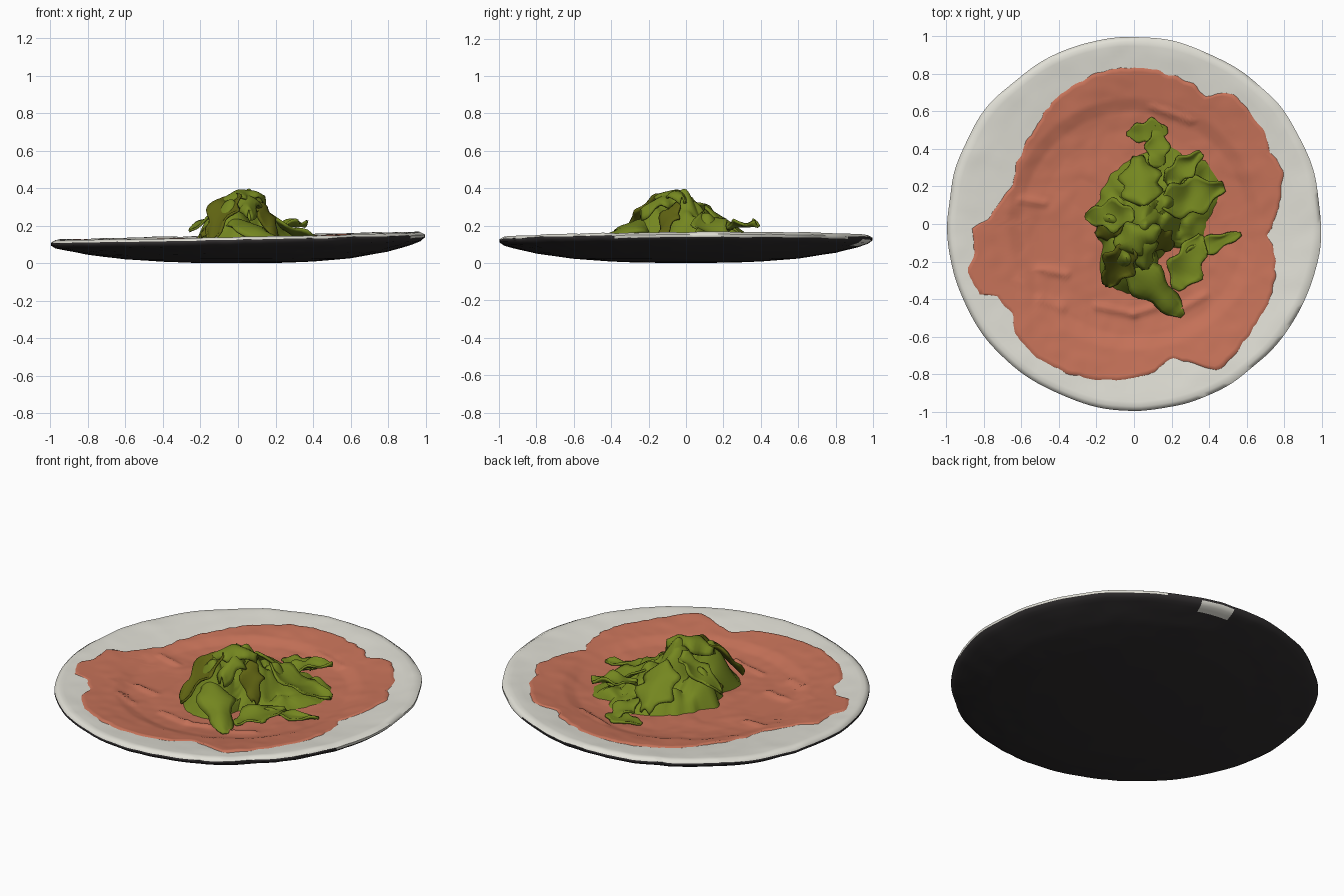
import bpy, bmesh, math, random
from mathutils import Vector, noise

random.seed(4)
if "Cube" in bpy.data.objects:
    bpy.data.objects.remove(bpy.data.objects["Cube"])


def material(name, r, g, b):
    m = bpy.data.materials.new(name)
    m.diffuse_color = (r, g, b, 1)
    m.use_nodes = True
    bsdf = m.node_tree.nodes["Principled BSDF"]
    bsdf.inputs["Base Color"].default_value = (r, g, b, 1)
    bsdf.inputs["Roughness"].default_value = 0.7
    return m


GLAZE = material("white glaze", 0.75, 0.74, 0.67)
BLACK = material("black underside", 0.03, 0.027, 0.028)
MEAT = material("salmon pink slices", 0.57, 0.17, 0.1)
GREEN = material("leaf green", 0.175, 0.24, 0.014)
OLIVE = material("dark olive leaf", 0.115, 0.125, 0.006)


def make_object(name, bm, mats, angle=50):
    bmesh.ops.recalc_face_normals(bm, faces=bm.faces)
    mesh = bpy.data.meshes.new(name)
    bm.to_mesh(mesh)
    bm.free()
    obj = bpy.data.objects.new(name, mesh)
    bpy.context.collection.objects.link(obj)
    for m in mats:
        mesh.materials.append(m)
    bpy.ops.object.select_all(action="DESELECT")
    obj.select_set(True)
    bpy.context.view_layer.objects.active = obj
    bpy.ops.object.shade_smooth_by_angle(angle=math.radians(angle))
    return obj


def wobble(x, y, scale, seed=0.0):
    return noise.noise(Vector((x * scale, y * scale, seed)))


def interpolate(points, r):
    for (r0, z0), (r1, z1) in zip(points, points[1:]):
        if r <= r1:
            return z0 + (z1 - z0) * (r - r0) / (r1 - r0)
    return points[-1][1]


def tilt(x, y):
    return (0.022 * x + 0.005 * y) * math.hypot(x, y)


# Plate heights from centre to rim
TOP = [(0, .072), (.5, .076), (.6, .086), (.67, .11), (.8, .126), (.93, .141), (.975, .144), (1, .13)]
UNDER = [(0, 0), (.25, .002), (.4, .008), (.6, .023), (.8, .053), (.92, .082), (.98, .1), (1, .116)]


def plate_top(x, y):
    return interpolate(TOP, math.hypot(x, y)) + tilt(x, y)


def disc(bm, rings, segments, place):
    """Polar grid; place(t, angle) gives a point, t running 0 to 1."""
    centre = bm.verts.new(place(0, 0))
    previous, loops = None, []
    for i in range(1, rings + 1):
        loop = [bm.verts.new(place(i / rings, math.tau * j / segments)) for j in range(segments)]
        for j in range(segments):
            k = (j + 1) % segments
            if previous:
                bm.faces.new((previous[j], loop[j], loop[k], previous[k]))
            else:
                bm.faces.new((centre, loop[j], loop[k]))
        previous = loop
    return previous


# Plate: white top, black underside, slightly uneven rim
def plate_point(profile, t, a):
    r = t * (1 + 0.012 * t ** 8 * (wobble(math.cos(a), math.sin(a), 4) - 0.3))
    x, y = r * math.cos(a), r * math.sin(a)
    z = interpolate(profile, t) + tilt(x, y) * (1 if profile is TOP else t * t)
    return x, y, max(0, z + t ** 4 * (0.006 * wobble(x, y, 5, 2) + 0.004 * wobble(x, y, 12, 3)))


bm = bmesh.new()
upper = disc(bm, 40, 160, lambda t, a: plate_point(TOP, t, a))
count = len(bm.faces)
lower = disc(bm, 40, 160, lambda t, a: plate_point(UNDER, t, a))
bm.faces.ensure_lookup_table()
for f in bm.faces[count:]:
    c = f.calc_center_median()
    spill = c.length > 0.93 and abs(math.degrees(math.atan2(c.y, c.x)) - 78) < 6
    f.material_index = 0 if spill else 1
for j in range(160):
    k = (j + 1) % 160
    lip = bm.faces.new((upper[j], lower[j], lower[k], upper[k]))
    lip.material_index = 0 if upper[j].co.x > 0.5 and upper[j].co.y > -0.4 else 1
make_object("plate", bm, [GLAZE, BLACK], 60)


def outline_radius(points, centre):
    """Radius by angle for a star-shaped outline."""
    polar = sorted((math.atan2(y - centre[1], x - centre[0]) % math.tau,
                    math.hypot(x - centre[0], y - centre[1])) for x, y in points)
    ring = [(polar[-1][0] - math.tau, polar[-1][1])] + polar + [(polar[0][0] + math.tau, polar[0][1])]
    return lambda a: interpolate(ring, a % math.tau)


# Thin meat slices covering the well, with a ragged edge and raised folds
MEAT_EDGE = [(.72, -.05), (.78, .1), (.8, .28), (.73, .38), (.7, .5), (.62, .6), (.53, .71), (.38, .68),
             (.33, .75), (.17, .8), (.13, .83), (-.13, .83), (-.25, .78), (-.42, .68), (-.52, .53),
             (-.6, .4), (-.65, .2), (-.72, .12), (-.78, .03), (-.87, -.02), (-.85, -.15), (-.9, -.24),
             (-.83, -.38), (-.74, -.38), (-.64, -.5), (-.64, -.6), (-.5, -.73), (-.3, -.82), (-.1, -.84),
             (.1, -.8), (.2, -.72), (.3, -.74), (.44, -.79), (.6, -.62), (.74, -.38), (.76, -.2)]
FOLDS = [(-.2, -.44, 0, -.48), (0, -.48, .12, -.44), (-.6, .13, -.48, .11), (-.5, -.24, -.36, -.27),
         (.25, -.45, .38, -.38), (.1, .62, .3, .55), (-.5, -.4, -.38, -.45)]
meat_radius = outline_radius(MEAT_EDGE, (0, 0))


def fold_height(x, y):
    total = 0
    for ax, ay, bx, by in FOLDS:
        a, d, p = Vector((ax, ay)), Vector((bx - ax, by - ay)), Vector((x, y))
        u = min(1, max(0, (p - a).dot(d) / d.length_squared))
        total += 0.012 * math.exp(-((p - a - d * u).length / 0.02) ** 2)
    return total


def meat_point(t, a):
    r = t * (meat_radius(a) + 0.016 * wobble(math.cos(a), math.sin(a), 16, 3))
    x, y = r * math.cos(a), r * math.sin(a)
    if t == 1:
        return x, y, plate_top(x, y) - 0.006
    bumps = 0.007 * wobble(x, y, 5, 1) + 0.004 * wobble(x, y, 13, 5)
    return x, y, plate_top(x, y) + 0.007 + max(-0.001, bumps) + fold_height(x, y)


bm = bmesh.new()
disc(bm, 56, 220, meat_point)
make_object("meat_slices", bm, [MEAT], 60)

# Crumpled heap of leaves: ragged outline, height from several soft peaks
HEAP_EDGE = [(.05, .38), (.16, .44), (.25, .4), (.27, .33), (.38, .35), (.47, .24), (.45, .12), (.4, .02),
             (.37, -.07), (.33, -.14), (.2, -.12), (.13, -.19), (.1, -.36), (-.05, -.37), (-.18, -.27),
             (-.17, -.13), (-.2, -.02), (-.25, .04), (-.2, .12), (-.15, .22), (-.05, .33)]
PEAKS = [(.06, .0, .09, .28), (-.05, -.16, .09, .24), (-.12, .02, .09, .17), (.14, .1, .1, .15),
         (.02, .2, .1, .09), (.31, .33, .05, .08), (.3, .12, .1, .03), (0, -.27, .08, .12)]
CENTRE = (.06, .03)
heap_radius = outline_radius(HEAP_EDGE, CENTRE)


def heap_point(t, a):
    r = t * (heap_radius(a) + 0.02 * wobble(math.cos(a), math.sin(a), 7, 8))
    x, y = CENTRE[0] + r * math.cos(a), CENTRE[1] + r * math.sin(a)
    peak = max(h * math.exp(-((x - px) ** 2 + (y - py) ** 2) / (s * s) / 1.6) for px, py, s, h in PEAKS)
    crumple = 0.07 * abs(wobble(x, y, 8, 4)) + 0.025 * wobble(x, y, 15, 6)
    rise = 0.02 + peak + crumple * min(1, 2.5 * (1 - t))
    return x, y, plate_top(x, y) + rise * (1 - t ** 10)


bm = bmesh.new()
disc(bm, 30, 90, heap_point)
make_object("leaf_heap", bm, [GREEN], 40)


# Single leaves: lobed, cupped and waved sheets given a little thickness
def leaf(name, base, tip, width, bow, cup, mat):
    base, tip = Vector(base), Vector(tip)
    along = tip - base
    side = Vector((-along.y, along.x, 0)).normalized()
    phase = random.uniform(0, math.tau)
    bm, rows, n, m = bmesh.new(), [], 14, 8
    for i in range(n + 1):
        t = i / n
        half = width * (0.2 + 0.8 * math.sin(math.pi * t ** 0.8)) * (1 + 0.22 * math.sin(15 * t + phase))
        row = []
        for j in range(m + 1):
            s = 2 * j / m - 1
            p = base + along * t + side * half * s
            p.z += bow * math.sin(math.pi * t) + cup * s * s
            p.z += 0.014 * s * math.sin(11 * t + phase) + 0.012 * wobble(p.x, p.y, 12, phase)
            p.z = max(p.z, plate_top(p.x, p.y) + 0.014)
            row.append(bm.verts.new(p))
        rows.append(row)
    for r0, r1 in zip(rows, rows[1:]):
        for j in range(m):
            bm.faces.new((r0[j], r0[j + 1], r1[j + 1], r1[j]))
    obj = make_object(name, bm, [mat])
    mod = obj.modifiers.new("thickness", "SOLIDIFY")
    mod.thickness = 0.012
    mod.offset = 0


LEAVES = [
    ("front_leaf", (-.08, -.16, .24), (.26, -.49, .09), .09, .03, -.04, GREEN),
    ("front_left_leaf", (-.02, -.12, .34), (-.15, -.33, .1), .085, .03, .03, OLIVE),
    ("right_leaf", (.22, -.35, .08), (.36, -.06, .1), .09, .02, .01, GREEN),
    ("right_spike", (.28, -.16, .1), (.57, -.05, .09), .045, .0, .01, GREEN),
    ("back_frond_stem", (.12, .3, .13), (.13, .53, .08), .06, .01, .0, GREEN),
    ("back_frond_tip", (.18, .5, .08), (-.04, .48, .08), .065, .01, .0, GREEN),
    ("back_right_leaf", (.17, .22, .17), (.36, .38, .2), .06, .01, .02, GREEN),
    ("side_leaf", (.15, .1, .24), (.48, .2, .1), .1, -.02, .02, GREEN),
    ("back_leaf", (.05, .1, .3), (.02, .36, .12), .11, .0, -.03, GREEN),
    ("left_leaf", (.0, .05, .33), (-.26, .04, .17), .08, .0, .01, GREEN),
    ("left_low_leaf", (-.05, .02, .25), (-.2, -.06, .15), .07, .02, -.03, OLIVE),
    ("crown_leaf", (-.1, -.12, .33), (.14, -.02, .36), .08, .04, -.04, GREEN),
    ("crown_fold", (.03, -.02, .36), (.06, -.24, .28), .07, .03, -.05, GREEN),
    ("inner_leaf", (.11, -.05, .33), (.2, -.13, .14), .06, .02, -.02, OLIVE),
]
for spec in LEAVES:
    leaf(*spec)
